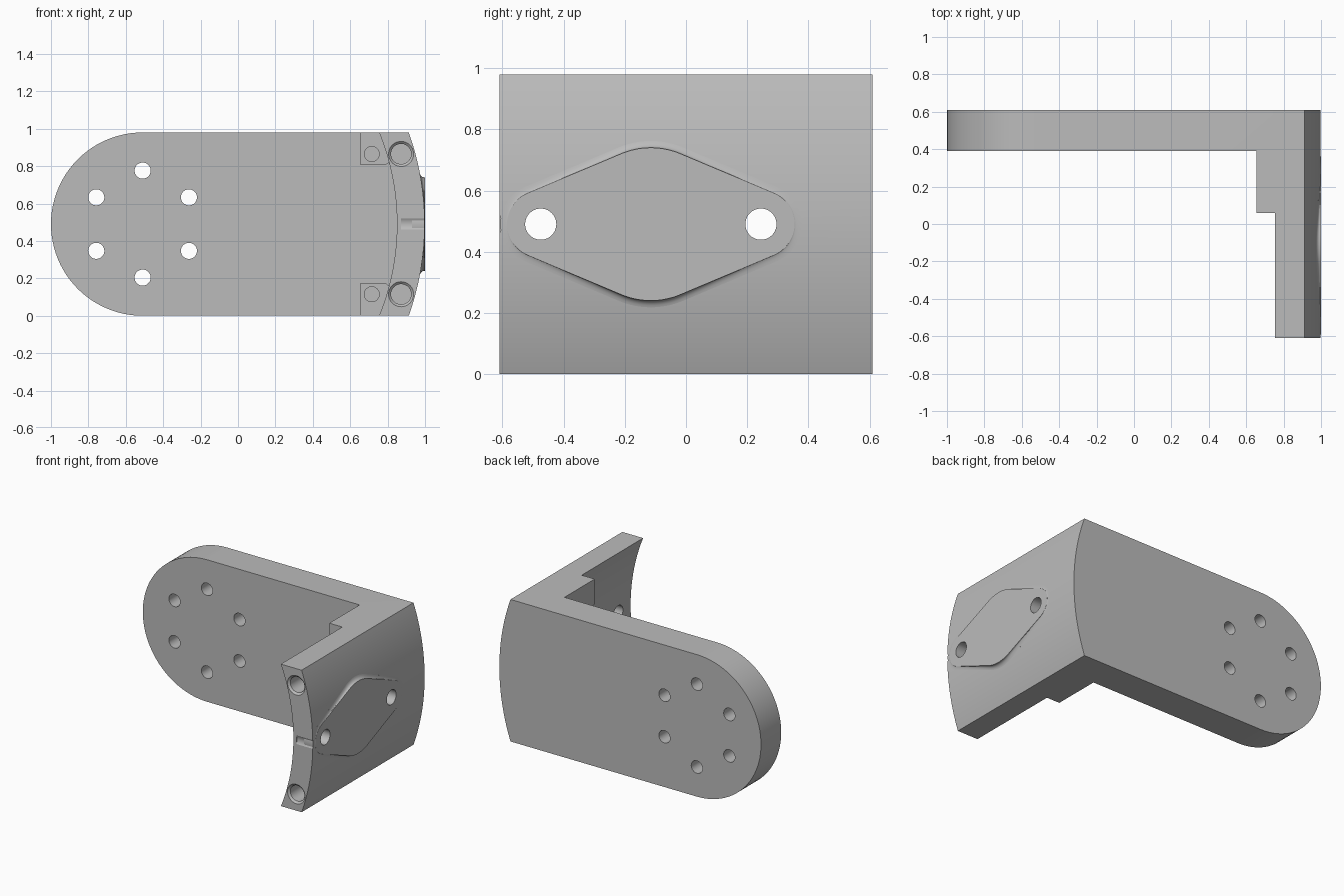
import bpy, bmesh
from math import sin, cos, pi, asin, sqrt, radians
from mathutils import Vector

cube = bpy.data.objects.get("Cube")
if cube:
    bpy.data.objects.remove(cube)

H = 0.98                 # bracket height
MID = H / 2
AXIS = -0.455            # centre of the curved wall in x
R_OUT, R_IN = 1.453, 1.305

grey = bpy.data.materials.new("plain grey")
grey.use_nodes = True
grey.diffuse_color = (0.5, 0.5, 0.5, 1)
grey.node_tree.nodes["Principled BSDF"].inputs["Base Color"].default_value = (0.5, 0.5, 0.5, 1)


def wall_x(r, z):
    return AXIS + sqrt(r * r - (z - MID) ** 2)


def wall_arc(r, z0, z1, n=48):
    zs = [z0 + (z1 - z0) * i / n for i in range(n + 1)]
    return [(wall_x(r, z), z) for z in zs]


def arc(cx, cz, r, a0, a1, n):
    angles = [radians(a0 + (a1 - a0) * i / n) for i in range(n + 1)]
    return [(cx + r * cos(a), cz + r * sin(a)) for a in angles]


def loft(name, rings):
    """Closed solid through rings of equal point count."""
    bm = bmesh.new()
    loops = [[bm.verts.new(p) for p in ring] for ring in rings]
    n = len(loops[0])
    for a, b in zip(loops, loops[1:]):
        for i in range(n):
            j = (i + 1) % n
            bm.faces.new((a[i], a[j], b[j], b[i]))
    bm.faces.new(loops[0][::-1])
    bm.faces.new(loops[-1])
    bmesh.ops.recalc_face_normals(bm, faces=bm.faces)
    mesh = bpy.data.meshes.new(name)
    bm.to_mesh(mesh)
    bm.free()
    mesh.materials.append(grey)
    ob = bpy.data.objects.new(name, mesh)
    bpy.context.collection.objects.link(ob)
    return ob


def prism(name, outline, y0, y1):
    return loft(name, [[(x, y, z) for x, z in outline] for y in (y0, y1)])


def bore(start, axis, steps, n=40):
    """Turned cutter: steps are (distance along axis, radius)."""
    axis = Vector(axis)
    u = Vector((0, 0, 1))
    v = axis.cross(u)
    return loft("cutter", [[Vector(start) + axis * d + r * (u * cos(2 * pi * i / n) + v * sin(2 * pi * i / n))
                            for i in range(n)] for d, r in steps])


def cut(target, cutters):
    for c in cutters:
        mod = target.modifiers.new("cut", "BOOLEAN")
        mod.operation, mod.solver, mod.object = "DIFFERENCE", "EXACT", c
        bpy.context.view_layer.objects.active = target
        bpy.ops.object.modifier_apply(modifier=mod.name)
        bpy.data.objects.remove(c)


# Solid block: rounded left end, curved right side
outline = arc(-0.51, MID, MID, 90, 270, 48) + wall_arc(R_OUT, 0, H)
bracket = prism("bracket_body", outline, -0.61, 0.61)

# Front pocket leaves the curved side wall
front_pocket = prism("cutter", [(-1.2, -0.1)] + wall_arc(R_IN, -0.1, H + 0.1) + [(-1.2, H + 0.1)], -0.8, 0.06)

# Rear pocket leaves the plate and the two corner bosses
low = [(0.655, -0.1), (0.655, 0.175)] + arc(0.778, 0.143, 0.032, 90, 35, 5)
high = [(x, H - z) for x, z in reversed(low)]
rear_pocket = prism("cutter", [(-1.2, -0.1)] + low + wall_arc(R_IN, 0.165, H - 0.165) + high + [(-1.2, H + 0.1)],
                    0.03, 0.39)
cut(bracket, [front_pocket, rear_pocket])

# Ring of six holes through the plate
holes = []
for k in range(6):
    a = radians(30 + 60 * k)
    holes.append(bore((-0.51 + 0.286 * cos(a), 0.3, MID + 0.286 * sin(a)), (0, 1, 0), [(0, 0.043), (0.5, 0.043)]))

# Blind holes in the bosses and chamfered holes in the wall edge
for z in (0.115, H - 0.115):
    holes.append(bore((0.715, 0, z), (0, 1, 0), [(0, 0.04), (0.26, 0.04)]))
    holes.append(bore((0.872, -0.61, z), (0, 1, 0), [(-0.01, 0.067), (0, 0.067), (0.012, 0.054), (0.3, 0.054)]))

# Shallow groove in the wall edge
holes.append(bore((0.872, -0.662, MID), (1, 0, 0), [(0, 0.06), (0.3, 0.06)], 64))
cut(bracket, holes)

# Raised flange pad: hull of three circles with a filleted foot
PAD_Y, ARM, R_MID, R_END = -0.115, 0.36, 0.25, 0.11
tilt = asin((R_MID - R_END) / ARM) * 180 / pi


def pad_outline(offset):
    r, e = R_MID + offset, R_END + offset
    right = arc(PAD_Y + ARM, MID, e, tilt - 90, 90 - tilt, 24)
    top = arc(PAD_Y, MID, r, 90 - tilt, 90 + tilt, 16)
    left = arc(PAD_Y - ARM, MID, e, 90 + tilt, 270 - tilt, 24)
    bottom = arc(PAD_Y, MID, r, 270 - tilt, 270 + tilt, 16)
    points = []
    for a, b in ((right, top), (top, left), (left, bottom), (bottom, right)):
        (y0, z0), (y1, z1) = a[-1], b[0]
        points += a + [(y0 + (y1 - y0) * k / 12, z0 + (z1 - z0) * k / 12) for k in range(1, 12)]
    return points


def pad_ring(height, offset):
    ring = []
    for y, z in pad_outline(offset):
        foot = wall_x(R_OUT, z)
        ring.append((foot + (1 - foot) * height, y, z))
    return ring


rings = [pad_ring(1, 0)]
for k in range(6):
    t = k / 5 * pi / 2
    rings.append(pad_ring(0.75 * (1 - sin(t)), 0.022 * (1 - cos(t))))
rings.append([(0.93, y, z) for y, z in pad_outline(0.022)])
pad = loft("flange_pad", rings)

# Two fixing holes through pad and wall
for part in (bracket, pad):
    cut(part, [bore((0.7, y, MID), (1, 0, 0), [(0, 0.051), (0.5, 0.051)])
               for y in (PAD_Y - ARM, PAD_Y + ARM)])

# Smooth curved faces, crisp edges
for part in (bracket, pad):
    bpy.ops.object.select_all(action="DESELECT")
    part.select_set(True)
    bpy.context.view_layer.objects.active = part
    bpy.ops.object.shade_smooth_by_angle(angle=radians(25))
